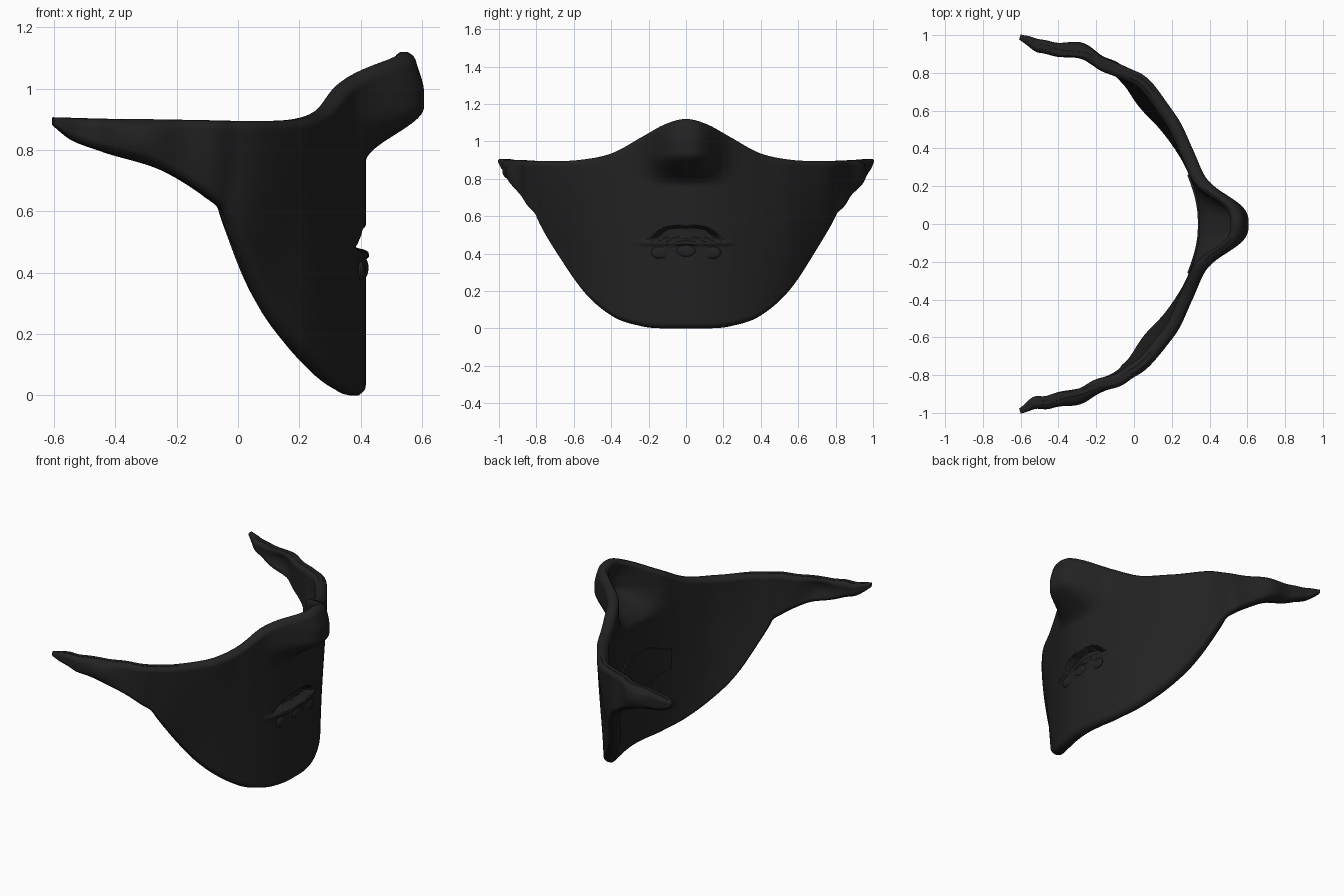
import bpy, bmesh, math
from mathutils import Vector

if "Cube" in bpy.data.objects:
    bpy.data.objects.remove(bpy.data.objects["Cube"])

black = bpy.data.materials.new("matte black")
black.use_nodes = True
colour = (0.016, 0.016, 0.016, 1)
black.diffuse_color = colour
black.node_tree.nodes["Principled BSDF"].inputs["Base Color"].default_value = colour

# Half of the plan curve, middle to ear tip: x, y, bottom z, top z
HALF = [(.417, 0, 0, 1.12), (.407, .12, 0, 1.09), (.37, .25, .013, 1.02),
        (.305, .41, .07, .935), (.215, .59, .235, .90),
        (.05, .785, .545, .895), (-.08, .85, .645, .897), (-.24, .915, .735, .90),
        (-.42, .96, .79, .902), (-.53, .985, .83, .905), (-.60, 1.004, .88, .907)]
LAST = len(HALF) - 1
ROWS, COLS = 140, 200


def row(i):
    """Table row, mirrored for the other cheek."""
    x, y, lo, hi = HALF[min(abs(i), LAST)]
    return Vector((x, y if i >= 0 else -y, lo, hi))


def plan(t):
    """Smooth curve through the table rows."""
    i = min(max(math.floor(t), -LAST), LAST - 1)
    f = t - i
    p0, p1, p2, p3 = (row(i + k) for k in (-1, 0, 1, 2))
    m1, m2 = (p2 - p0) / 2, (p3 - p1) / 2
    return (p1 * (2*f**3 - 3*f**2 + 1) + m1 * (f**3 - 2*f**2 + f)
            + p2 * (3*f**2 - 2*f**3) + m2 * (f**3 - f**2))


def ramp(a, b, v):
    s = min(max((v - a) / (b - a), 0), 1)
    return s * s * (3 - 2 * s)


def bump(centre, width, v):
    return math.exp(-((v - centre) / width) ** 2)


def nose(y, z):
    lift = ramp(.76, .94, z) * .19 - ramp(.99, 1.12, z) * .03
    return lift * math.exp(-abs(y / .17) ** 3)


def tuck(t, v):
    """Cheeks draw back toward the lower hem."""
    return -.08 * bump(4.4, 1.1, abs(t)) * (1 - v) ** 1.5


def folds(t, v, z):
    """Soft cloth wrinkles on the cheeks and a loose fold near each ear."""
    wave = math.sin(t * 5.3 + 2 * z) * .005 + math.sin(t * 2.9 - 7 * z) * .006
    loose = .03 * bump(7.4, .5, abs(t)) * 4 * v * (1 - v)
    return ramp(3, 6, abs(t)) * (1 - ramp(8, 10, abs(t))) * wave + loose


def vent(y, z):
    """Recessed mouth slot above a narrow ledge."""
    a = abs(y)
    roof = .55 - .06 * ramp(.08, .21, a)
    slot = ramp(.472, .486, z) * (1 - ramp(roof - .014, roof, z)) * (1 - ramp(.15, .21, a))
    ledge = ramp(.44, .45, z) * (1 - ramp(.465, .475, z)) * (1 - ramp(.2, .28, a))
    return .01 * ledge - .045 * slot


def surface(t, v, depth, detail=False):
    """Point on the shell, moved inward by depth."""
    p, q = plan(t), plan(t + .01) - plan(t - .01)
    n = Vector((q.y, -q.x, 0)).normalized()
    z = p.z + (p.w - p.z) * v
    pos = Vector((p.x + nose(p.y, z) + tuck(t, v), p.y, z))
    return pos + n * (folds(t, v, z) - depth + (vent(p.y, z) if detail else 0))


def finish(bm, name, angle=40):
    bmesh.ops.recalc_face_normals(bm, faces=bm.faces)
    mesh = bpy.data.meshes.new(name)
    bm.to_mesh(mesh)
    bm.free()
    mesh.materials.append(black)
    obj = bpy.data.objects.new(name, mesh)
    bpy.context.collection.objects.link(obj)
    bpy.ops.object.select_all(action='DESELECT')
    obj.select_set(True)
    bpy.context.view_layer.objects.active = obj
    bpy.ops.object.shade_smooth_by_angle(angle=math.radians(angle))


def skin(rings, name):
    """Closed solid from a list of closed rings."""
    bm = bmesh.new()
    loops = [[bm.verts.new(p) for p in ring] for ring in rings]
    n = len(loops[0])
    for a, b in zip(loops, loops[1:]):
        for j in range(n):
            k = (j + 1) % n
            bm.faces.new((a[j], b[j], b[k], a[k]))
    for end in (loops[0], loops[-1]):
        for j in range(n // 2 - 1):
            bm.faces.new((end[j], end[j + 1], end[n - 2 - j], end[n - 1 - j]))
    finish(bm, name)


# Mask shell with a rounded rim
rings = []
for c in range(COLS + 1):
    t = -LAST + 2 * LAST * c / COLS
    p = plan(t)
    height = p.w - p.z
    thick = .07 - .04 * ramp(8.5, 10, abs(t))
    rim = min(.03, height / 3)
    outer, inner = [], []
    for r in range(ROWS):
        v = r / (ROWS - 1)
        edge = min(min(v, 1 - v) * height / rim, 1)
        half = thick / 2 * max(.35, math.sqrt(1 - (1 - edge) ** 2))
        outer.append(surface(t, v, thick / 2 - half, True))
        inner.append(surface(t, v, thick / 2 + half))
    rings.append(outer + inner[::-1])
skin(rings, "mask_shell")

# Thin filter pad inside the mouth area
rings = []
for c in range(41):
    t = -2.25 + 4.5 * c / 40
    p = plan(t)
    spread = .11 - .05 * ramp(1, 2.25, abs(t))
    front, back = [], []
    for r in range(9):
        z = .47 + spread * (r / 4 - 1)
        v = (z - p.z) / (p.w - p.z)
        front.append(surface(t, v, .065))
        back.append(surface(t, v, .079))
    rings.append(front + back[::-1])
skin(rings, "filter_pad")

# Three oval vent studs below the slot
for label, y, z in (("right", -.135, .405), ("middle", 0, .415), ("left", .135, .405)):
    bm = bmesh.new()
    bmesh.ops.create_uvsphere(bm, u_segments=24, v_segments=12, radius=1)
    x = .412 - .09 * abs(y)
    for vert in bm.verts:
        vert.co = Vector((x + vert.co.x * .014, y + vert.co.y * .052, z + vert.co.z * .033))
    finish(bm, label + "_vent_stud")
